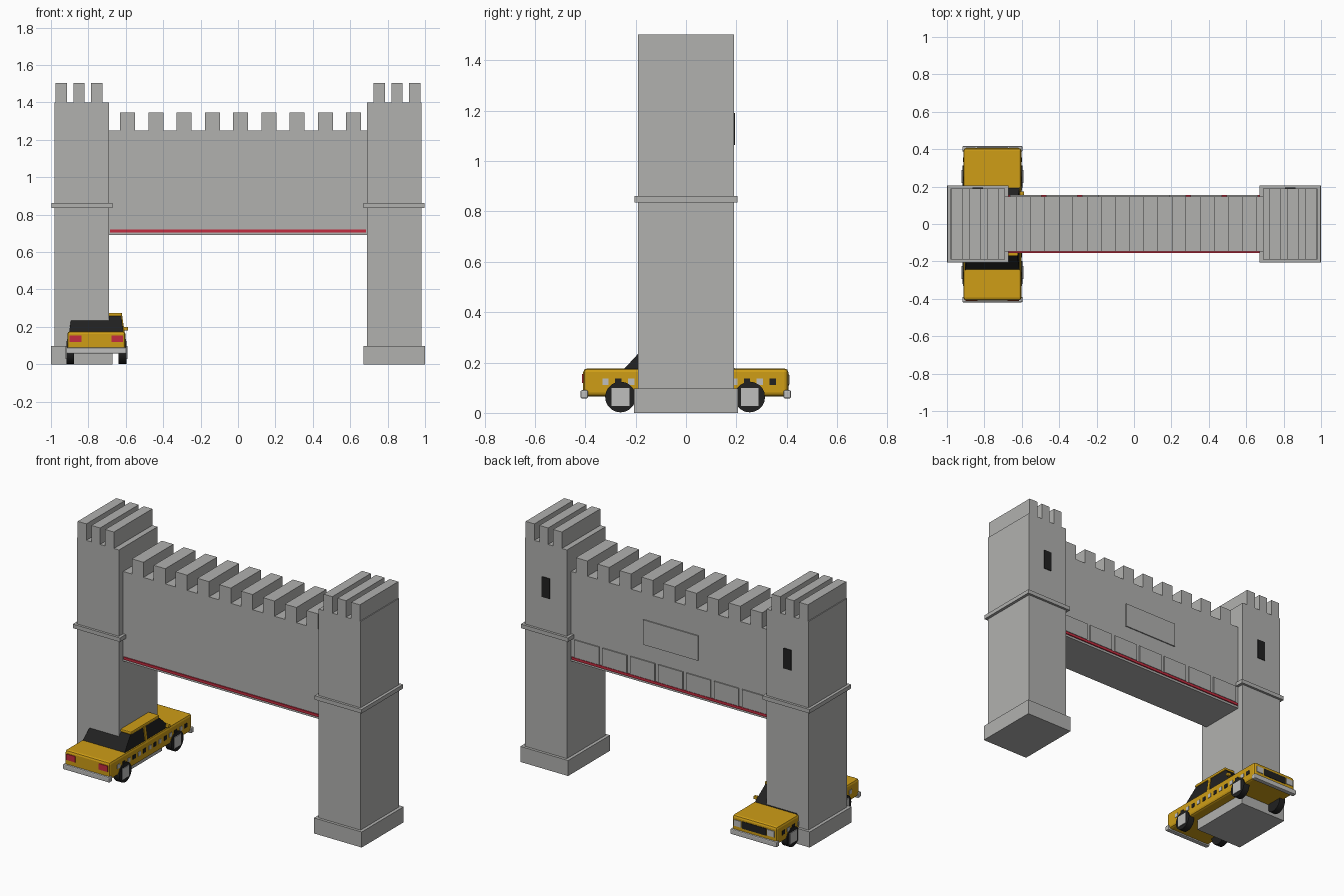
import bpy, bmesh, math
from mathutils import Vector

if "Cube" in bpy.data.objects:
    bpy.data.objects.remove(bpy.data.objects["Cube"])


def material(name, rgb):
    m = bpy.data.materials.new(name)
    m.diffuse_color = (*rgb, 1)
    m.use_nodes = True
    m.node_tree.nodes["Principled BSDF"].inputs["Base Color"].default_value = m.diffuse_color
    return m


STONE = material("stone grey", (0.44, 0.44, 0.43))
CHROME = material("light grey", (0.52, 0.52, 0.51))
YELLOW = material("taxi yellow", (0.62, 0.34, 0.008))
RED = material("crimson", (0.55, 0.025, 0.05))
BLACK = material("black", (0.015, 0.015, 0.015))


def finish(name, bm, mat, bevel=0.0, segments=2):
    bmesh.ops.recalc_face_normals(bm, faces=bm.faces)
    me = bpy.data.meshes.new(name)
    bm.to_mesh(me)
    bm.free()
    ob = bpy.data.objects.new(name, me)
    bpy.context.collection.objects.link(ob)
    me.materials.append(mat)
    if bevel:
        mod = ob.modifiers.new("bevel", 'BEVEL')
        mod.width = bevel
        mod.segments = segments
    return ob


def box(name, x, y, z, mat, bevel=0.0):
    """Box from (min, max) ranges on each axis."""
    bm = bmesh.new()
    bmesh.ops.create_cube(bm, size=1)
    for v in bm.verts:
        v.co = Vector([(r[0] + r[1]) / 2 + c * (r[1] - r[0])
                       for r, c in zip((x, y, z), v.co)])
    return finish(name, bm, mat, bevel)


def around(c, w):
    return (c - w / 2, c + w / 2)


# Two towers with plinth, string course, battlements and a rear slit window
for side, s in (("left", -1), ("right", 1)):
    cx = 0.835 * s
    box(f"{side}_tower", around(cx, 0.29), (-0.19, 0.19), (0.05, 1.4), STONE)
    box(f"{side}_tower_base", around(cx, 0.33), (-0.207, 0.207), (0, 0.097), STONE)
    box(f"{side}_tower_band", around(cx, 0.326), (-0.205, 0.205), (0.836, 0.861), STONE)
    for i, mx in enumerate((0.755, 0.85, 0.945)):
        box(f"{side}_tower_merlon_{i}", around(mx * s, 0.06), (-0.19, 0.19),
            (1.39, 1.503), STONE)
    box(f"{side}_window", around(cx, 0.055), (0.187, 0.194), (1.063, 1.19), BLACK)

# Wall spanning the towers
box("span_wall", (-0.69, 0.69), (-0.148, 0.148), (0.69, 1.25), STONE)
for i in range(9):
    box(f"span_merlon_{i}", around(-0.59 + 0.151 * i, 0.08), (-0.148, 0.148),
        (1.24, 1.345), STONE)

# Red stripes along both lower edges
for name, y in (("front", -0.15), ("back", 0.15)):
    box(f"{name}_red_stripe", (-0.684, 0.684), around(y, 0.009), (0.704, 0.72), RED)

# Raised rear panels and plaque
for i in range(7):
    box(f"rear_panel_{i}", around(-0.579 + 0.193 * i, 0.17), (0.145, 0.155),
        (0.722, 0.832), STONE)
box("rear_plaque", (-0.19, 0.19), (0.145, 0.155), (0.93, 1.085), STONE)

# Car body, nose towards +y
CX = -0.757
box("car_body", around(CX, 0.31), (-0.408, 0.406), (0.066, 0.176), YELLOW, 0.014)

# Dark tapered cabin glass
bm = bmesh.new()
rings = []
for half, y0, y1, z in ((0.146, -0.25, 0.2, 0.17), (0.132, -0.165, 0.105, 0.262)):
    rings.append([bm.verts.new((CX + a * half, y, z))
                  for a, y in ((-1, y0), (1, y0), (1, y1), (-1, y1))])
bm.faces.new(rings[0])
bm.faces.new(rings[1])
for i in range(4):
    j = (i + 1) % 4
    bm.faces.new((rings[0][i], rings[0][j], rings[1][j], rings[1][i]))
finish("cabin_glass", bm, BLACK)
box("car_roof", around(CX, 0.276), (-0.172, 0.11), (0.255, 0.275), YELLOW, 0.007)

# Door pillars following the glass slope
for s in (-1, 1):
    bm = bmesh.new()
    bmesh.ops.create_cube(bm, size=1)
    for v in bm.verts:
        top = v.co.z > 0
        v.co = Vector((CX + s * ((0.134 if top else 0.147) + v.co.x * 0.008),
                       -0.035 + v.co.y * 0.022, 0.26 if top else 0.17))
    finish("door_pillar", bm, YELLOW)

# Bumpers
for name, y in (("rear", -0.404), ("front", 0.402)):
    box(f"{name}_bumper", around(CX, 0.322), around(y, 0.03), (0.057, 0.09), CHROME, 0.006)

# Lights and grille
for s in (-1, 1):
    box("tail_light", around(CX + s * 0.112, 0.062), (-0.412, -0.404), (0.118, 0.155), RED)
    box("headlight", around(CX + s * 0.115, 0.05), (0.402, 0.41), (0.112, 0.15), CHROME)
box("grille", around(CX, 0.165), (0.402, 0.409), (0.108, 0.152), BLACK)

# Wheels with square hubs
for s in (-1, 1):
    for y in (-0.26, 0.253):
        bm = bmesh.new()
        bmesh.ops.create_cone(bm, cap_ends=True, segments=20, radius1=0.061,
                              radius2=0.061, depth=0.042)
        for v in bm.verts:
            v.co = Vector((CX + s * 0.14 + v.co.z, y + v.co.x, 0.063 + v.co.y))
        wheel = finish("wheel", bm, BLACK)
        bpy.ops.object.select_all(action='DESELECT')
        wheel.select_set(True)
        bpy.context.view_layer.objects.active = wheel
        bpy.ops.object.shade_smooth_by_angle(angle=math.radians(35))
        box("wheel_hub", around(CX + s * 0.162, 0.007), around(y, 0.07),
            (0.028, 0.098), CHROME)

# Alternating squares along both flanks
for s in (-1, 1):
    for i in range(14):
        box("flank_check", around(CX + s * 0.155, 0.007), around(-0.32 + 0.0511 * i, 0.025),
            (0.111, 0.136), BLACK if i % 2 else CHROME)

# Wing mirror on one side
box("wing_mirror", (-0.612, -0.588), (0.155, 0.175), (0.18, 0.2), YELLOW, 0.004)
